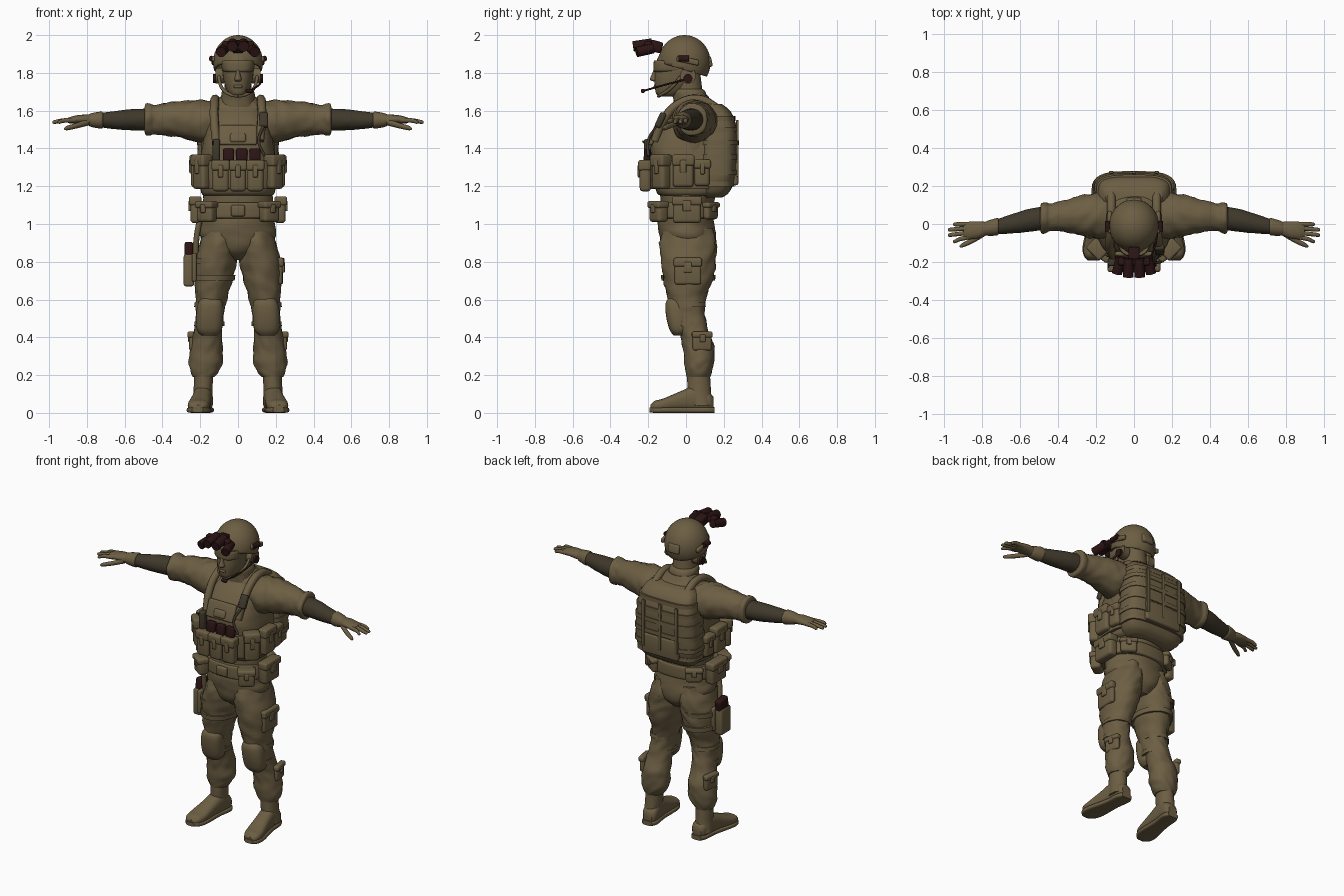
import bpy, bmesh
from math import sin, cos, pi, radians, copysign
from mathutils import Vector, Matrix, noise

default_cube = bpy.data.objects.get("Cube")
if default_cube:
    bpy.data.objects.remove(default_cube)


def make_material(name, red, green, blue):
    material = bpy.data.materials.new(name)
    material.use_nodes = True
    material.diffuse_color = (red, green, blue, 1)
    shader = material.node_tree.nodes["Principled BSDF"]
    shader.inputs["Base Color"].default_value = (red, green, blue, 1)
    shader.inputs["Roughness"].default_value = .9
    return material


TAN = make_material("tan fabric", .15, .112, .056)
SLEEVE = make_material("dark brown sleeve", .05, .04, .024)
GEAR = make_material("dark red brown gear", .025, .007, .007)


def finish(bm, name, material, mirror=False):
    """Turn a bmesh into a smooth shaded object, mirrored over x if asked."""
    bmesh.ops.recalc_face_normals(bm, faces=bm.faces)
    mesh = bpy.data.meshes.new(name)
    bm.to_mesh(mesh)
    bm.free()
    mesh.materials.append(material)
    mesh.shade_smooth()
    mesh.set_sharp_from_angle(angle=radians(40))
    obj = bpy.data.objects.new(name, mesh)
    bpy.context.collection.objects.link(obj)
    if mirror:
        obj.modifiers.new("Mirror", 'MIRROR').use_mirror_merge = False
    return obj


def smooth_keys(keys, steps):
    """Catmull-Rom interpolation between cross-sections."""
    pts = [Vector(k) for k in keys]
    pts = [pts[0]] + pts + [pts[-1]]
    for a, b, c, d in zip(pts, pts[1:], pts[2:], pts[3:]):
        for i in range(steps):
            t = i / steps
            yield .5 * (2 * b + (c - a) * t + (2 * a - 5 * b + 4 * c - d) * t * t
                        + (3 * b - a - 3 * c + d) * t ** 3)
    yield pts[-1]


def loft(name, keys, material=TAN, axis="Z", power=1, wrinkle=0, mirror=False, sides=32, steps=5):
    """Skin sections (position, centre u, centre v, radius u, radius v) along an axis."""
    bm = bmesh.new()
    rings = []
    for w, cu, cv, ru, rv in smooth_keys(keys, steps):
        ring = []
        for i in range(sides):
            c, s = cos(2 * pi * i / sides), sin(2 * pi * i / sides)
            fold = 1 + wrinkle * noise.noise(Vector((c * 2, s * 2, w * 24 + c * 2)))
            u = cu + ru * fold * copysign(abs(c) ** power, c)
            v = cv + rv * fold * copysign(abs(s) ** power, s)
            place = {"X": (w, u, v), "Y": (u, w, v), "Z": (u, v, w)}[axis]
            ring.append(bm.verts.new(place))
        rings.append(ring)
    for low, high in zip(rings, rings[1:]):
        for i in range(sides):
            j = (i + 1) % sides
            bm.faces.new((low[i], low[j], high[j], high[i]))
    bm.faces.new(rings[0])
    bm.faces.new(rings[-1])
    return finish(bm, name, material, mirror)


def add_box(bm, centre, size, turn=0, tilt=0, bevel=.012):
    part = bmesh.new()
    bmesh.ops.create_cube(part, size=1, matrix=Matrix.Diagonal((*size, 1)))
    bmesh.ops.bevel(part, geom=part.edges[:], offset=min(bevel, min(size) * .4),
                    segments=3, profile=.5, affect='EDGES')
    part.transform(Matrix.Translation(centre) @ Matrix.Rotation(radians(turn), 4, 'Z')
                   @ Matrix.Rotation(radians(tilt), 4, 'X'))
    temp = bpy.data.meshes.new("part")
    part.to_mesh(temp)
    part.free()
    bm.from_mesh(temp)
    bpy.data.meshes.remove(temp)


def box(name, centre, size, material=TAN, turn=0, tilt=0, mirror=False, bevel=.012):
    bm = bmesh.new()
    add_box(bm, centre, size, turn, tilt, bevel)
    return finish(bm, name, material, mirror)


def pouch(name, centre, size, turn=0, mirror=False):
    """Pouch body with a flap and a closing tab; its face looks along -y before turning."""
    bm = bmesh.new()
    spin = Matrix.Rotation(radians(turn), 3, 'Z')
    w, d, h = size
    add_box(bm, centre, size, turn, bevel=.018)
    add_box(bm, Vector(centre) + spin @ Vector((0, -.004, h * .34)),
            (w + .01, d + .008, h * .34), turn)
    add_box(bm, Vector(centre) + spin @ Vector((0, -d / 2 - .004, h * .15)),
            (w * .3, .014, h * .4), turn)
    return finish(bm, name, TAN, mirror)


def tube(name, points, radius, material=TAN, mirror=False):
    curve = bpy.data.curves.new(name, 'CURVE')
    curve.dimensions = '3D'
    curve.bevel_depth = radius
    curve.bevel_resolution = 2
    curve.use_fill_caps = True
    spline = curve.splines.new('BEZIER')
    spline.bezier_points.add(len(points) - 1)
    for knot, point in zip(spline.bezier_points, points):
        knot.co = point
        knot.handle_left_type = knot.handle_right_type = 'AUTO'
    curve.materials.append(material)
    obj = bpy.data.objects.new(name, curve)
    bpy.context.collection.objects.link(obj)
    if mirror:
        obj.modifiers.new("Mirror", 'MIRROR').use_mirror_merge = False


def cylinder(name, start, end, radius, material, mirror=False):
    start, end = Vector(start), Vector(end)
    bm = bmesh.new()
    aim = (end - start).to_track_quat('Z', 'Y').to_matrix().to_4x4()
    bmesh.ops.create_cone(bm, cap_ends=True, segments=20, radius1=radius, radius2=radius,
                          depth=(end - start).length,
                          matrix=Matrix.Translation((start + end) / 2) @ aim)
    finish(bm, name, material, mirror)


# Boots
loft("boot_shafts", [(.04, .19, .08, .052, .062), (.12, .185, .07, .05, .062), (.24, .18, .065, .05, .06)],
     mirror=True, wrinkle=.04)
loft("boot_feet", [(.145, .18, .05, .03, .035), (.12, .18, .06, .048, .05), (.05, .186, .075, .05, .068),
                   (-.03, .195, .062, .052, .052), (-.12, .207, .042, .058, .034),
                   (-.165, .212, .036, .05, .028), (-.188, .214, .028, .028, .014)],
     axis="Y", power=.8, mirror=True)
loft("boot_soles", [(.15, .18, .015, .036, .015), (.11, .18, .015, .052, .015), (.02, .19, .015, .05, .015),
                    (-.11, .206, .015, .064, .015), (-.165, .212, .015, .054, .015),
                    (-.193, .214, .016, .03, .013)], axis="Y", power=.5, mirror=True)

# Trousers
loft("trouser_legs", [(.19, .183, .065, .055, .062), (.22, .176, .068, .077, .07), (.27, .17, .07, .09, .078),
                      (.35, .167, .066, .084, .084), (.43, .16, .042, .076, .078), (.51, .15, .012, .074, .09),
                      (.6, .142, .004, .083, .1), (.7, .13, .012, .1, .128), (.8, .118, .012, .11, .144),
                      (.9, .1, .01, .1, .148), (.98, .09, .01, .09, .13)], wrinkle=.1, mirror=True)
loft("trouser_seat", [(.81, 0, .02, .06, .08), (.86, 0, .015, .13, .135), (.93, 0, .01, .198, .15),
                      (1.0, 0, 0, .195, .15), (1.07, 0, 0, .185, .14)], wrinkle=.04)
loft("knee_pads", [(.41, .152, -.035, .04, .03), (.44, .152, -.035, .066, .052), (.51, .15, -.043, .072, .062),
                   (.58, .146, -.05, .066, .058), (.615, .145, -.05, .04, .035)], power=.8, mirror=True)
for height, reach in ((.46, .082), (.56, .09)):
    loft("knee_straps", [(height, .152, .015, .08, reach), (height + .025, .15, .012, .08, reach)], mirror=True)
pouch("thigh_pocket", (.222, .01, .75), (.14, .03, .14), 88)
pouch("shin_pockets", (.238, .085, .38), (.1, .03, .1), 100, True)

# Thigh holster with sidearm
for height in (.7, .79):
    loft("holster_strap", [(height, -.13, .012, .112, .142), (height + .03, -.128, .012, .114, .145)])
box("holster", (-.26, -.01, .755), (.055, .1, .17))
box("holster_plate", (-.232, -.01, .77), (.025, .14, .15))
box("sidearm", (-.26, .0, .86), (.045, .09, .08), GEAR, tilt=-10)
tube("holster_hanger", [(-.225, -.02, .8), (-.22, -.04, .92), (-.2, -.05, 1.04)], .016)

# Belt
loft("belt", [(1.03, 0, 0, .2, .155), (1.04, 0, 0, .21, .163), (1.1, 0, 0, .208, .163),
              (1.115, 0, 0, .198, .155)], power=.85)
box("belt_buckle", (0, -.165, 1.07), (.075, .03, .06))
pouch("front_belt_pouches", (.165, -.145, 1.065), (.1, .065, .11), 35, True)
pouch("side_belt_pouches", (.222, .005, 1.075), (.15, .06, .14), 90, True)
pouch("rear_belt_pouches", (.15, .13, 1.07), (.1, .04, .09), 145, True)

# Torso and shirt
loft("torso", [(1.06, 0, 0, .18, .135), (1.15, 0, .01, .185, .145), (1.35, 0, .03, .19, .16),
               (1.52, 0, .045, .2, .15), (1.6, 0, .05, .18, .12), (1.65, 0, .045, .12, .09),
               (1.68, 0, .04, .085, .075)], wrinkle=.06)
loft("collar", [(1.62, 0, .035, .105, .1), (1.66, 0, .025, .092, .092), (1.7, 0, .015, .086, .088),
                (1.715, 0, .012, .074, .076)], wrinkle=.06)
loft("sleeves", [(.1, .045, 1.54, .115, .1), (.19, .045, 1.542, .12, .113), (.28, .045, 1.553, .105, .1),
                 (.37, .042, 1.555, .082, .088), (.44, .036, 1.553, .074, .078), (.465, .034, 1.552, .08, .084),
                 (.488, .032, 1.552, .078, .082), (.495, .03, 1.552, .06, .06)],
     axis="X", wrinkle=.1, mirror=True)

# Forearms and gloves
loft("forearms", [(.47, .032, 1.553, .062, .058), (.56, .018, 1.552, .06, .056), (.65, 0, 1.55, .05, .048),
                  (.74, -.018, 1.55, .037, .036)], SLEEVE, "X", mirror=True, wrinkle=.03)
loft("glove_cuffs", [(.715, -.014, 1.55, .04, .04), (.725, -.015, 1.55, .046, .045),
                     (.77, -.022, 1.55, .04, .038), (.79, -.025, 1.55, .034, .03)], axis="X", mirror=True)
loft("palms", [(.77, -.023, 1.55, .033, .029), (.82, -.03, 1.553, .044, .026), (.87, -.034, 1.552, .046, .02),
               (.9, -.035, 1.548, .038, .014)], axis="X", mirror=True, wrinkle=.05)
for label, root, tip, reach in (("index", -.068, -.092, .955), ("middle", -.045, -.058, .982),
                                ("ring", -.022, -.03, .982), ("little", -.001, -.002, .955)):
    loft(label + "_fingers", [(.86, root, 1.55, .012, .013), (.92, (root + tip) / 2, 1.548, .0115, .012),
                              (reach - .01, tip, 1.54, .01, .01), (reach, tip, 1.539, .004, .004)],
         axis="X", mirror=True, sides=12)
loft("thumbs", [(.79, -.048, 1.54, .018, .018), (.85, -.085, 1.522, .016, .015),
                (.905, -.112, 1.508, .012, .012), (.92, -.118, 1.505, .004, .004)], axis="X", mirror=True, sides=12)

# Armour vest and back pack
loft("armour_vest", [(1.15, 0, .015, .18, .15), (1.18, 0, .02, .198, .18), (1.32, 0, .025, .2, .205),
                     (1.42, 0, .03, .19, .215), (1.5, 0, .045, .175, .2), (1.57, 0, .06, .155, .165),
                     (1.62, 0, .065, .12, .12)], power=.72, wrinkle=.02)
PACK = [(1.14, 0, .14, .15, .05), (1.17, 0, .15, .19, .08), (1.25, 0, .165, .218, .098),
        (1.38, 0, .17, .215, .102), (1.5, 0, .17, .205, .1), (1.59, 0, .155, .185, .085),
        (1.635, 0, .14, .15, .05)]
loft("back_pack", PACK, power=.6, wrinkle=.02)
sections = list(smooth_keys(PACK, 5))
for section in sections[8:26:3]:
    z, cx, cy, rx, ry = section
    loft("pack_webbing", [(z - .013, cx, cy, rx + .005, ry + .006),
                          (z + .013, cx, cy, rx + .005, ry + .006)], power=.6)
box("pack_lower_panel", (0, .262, 1.27), (.26, .03, .13))
for x in (-.12, 0, .12):
    box("pack_strap", (x, .272, 1.4), (.022, .014, .3), bevel=.004)
tube("shoulder_straps", [(.115, -.165, 1.44), (.125, -.125, 1.54), (.125, -.04, 1.635), (.12, .07, 1.66),
                         (.12, .17, 1.61)], .024, mirror=True)
box("chest_panel", (0, -.172, 1.47), (.2, .025, .11), tilt=-20)
box("chest_pocket", (.0, -.186, 1.455), (.085, .03, .05), tilt=-18)

# Chest rig
loft("rig_band", [(1.185, 0, .01, .212, .19), (1.2, 0, .01, .22, .2), (1.32, 0, .01, .22, .21),
                  (1.335, 0, .01, .212, .2)], power=.75)
for x in (-.092, 0, .092):
    pouch("magazine_pouch", (x, -.215, 1.255), (.086, .06, .165))
for x in (-.05, .02, .09):
    box("magazine", (x, -.205, 1.365), (.06, .035, .07), GEAR, tilt=-8)
pouch("rig_corner_pouches", (.19, -.13, 1.275), (.09, .07, .18), 45, True)
pouch("rig_side_pouches", (.222, -.015, 1.28), (.11, .055, .17), 90, True)
pouch("rig_rear_pouches", (.215, .085, 1.27), (.08, .05, .14), 95, True)
box("chest_radio", (-.115, -.2, 1.39), (.04, .045, .12), SLEEVE)
tube("radio_antenna", [(-.13, -.2, 1.4), (-.135, -.23, 1.44)], .004, SLEEVE)
box("hand_microphone", (.135, -.135, 1.55), (.05, .035, .085), SLEEVE, tilt=-25)
tube("microphone_cable", [(.135, -.155, 1.52), (.11, -.2, 1.44), (.14, -.2, 1.36)], .008, SLEEVE)

# Head and face
loft("head", [(1.675, 0, -.095, .025, .045), (1.69, 0, -.088, .048, .07), (1.73, 0, -.065, .068, .1),
              (1.78, 0, -.05, .08, .117), (1.85, 0, -.04, .085, .12), (1.9, 0, -.03, .08, .11)], power=.9)
loft("neck", [(1.64, 0, .02, .075, .075), (1.8, 0, 0, .07, .075)])
loft("nose", [(1.755, 0, -.16, .012, .014), (1.765, 0, -.165, .02, .026), (1.79, 0, -.162, .013, .02),
              (1.83, 0, -.155, .008, .012)], sides=16)
box("lips", (0, -.163, 1.728), (.046, .016, .016))
loft("goggles", [(1.805, 0, -.07, .07, .095), (1.815, 0, -.07, .084, .102), (1.85, 0, -.07, .088, .102),
                 (1.865, 0, -.07, .084, .098)], power=.75)

# Helmet, cut along a plane sloping from brow to nape
bm = bmesh.new()
bmesh.ops.create_uvsphere(bm, u_segments=40, v_segments=24, radius=1)
bm.transform(Matrix.Translation((0, -.008, 1.855)) @ Matrix.Diagonal((.132, .138, .145, 1)))
bmesh.ops.bisect_plane(bm, geom=bm.verts[:] + bm.edges[:] + bm.faces[:], plane_co=(0, -.14, 1.855),
                       plane_no=(0, .3, 1), clear_inner=True)
helmet = finish(bm, "helmet", TAN)
helmet.modifiers.new("Thickness", 'SOLIDIFY').thickness = .014
box("helmet_rails", (.128, .01, 1.865), (.022, .12, .03), tilt=-12, mirror=True)
box("helmet_rear_box", (0, .122, 1.86), (.08, .03, .06), tilt=12)
cylinder("ear_cups", (.075, .01, 1.785), (.118, .01, 1.785), .042, TAN, True)
cylinder("ear_cup_caps", (.115, .01, 1.77), (.132, .01, 1.77), .024, GEAR, True)
cylinder("rail_lamps", (.138, -.04, 1.875), (.138, .015, 1.875), .016, GEAR, True)
tube("chin_straps", [(.105, -.01, 1.8), (.085, -.08, 1.72), (.04, -.13, 1.685), (0, -.145, 1.677)], .009, mirror=True)
tube("microphone_boom", [(.125, .0, 1.765), (.115, -.1, 1.74), (.065, -.225, 1.705)], .005, GEAR)
box("boom_microphone", (.06, -.228, 1.705), (.04, .022, .022), GEAR)

# Night vision goggles, raised on the helmet mount
box("goggle_mount", (0, -.16, 1.94), (.06, .07, .06), GEAR, tilt=-15)
box("goggle_bridge", (0, -.2, 1.945), (.17, .04, .045), GEAR)
cylinder("inner_goggle_tubes", (.028, -.18, 1.955), (.03, -.28, 1.94), .028, GEAR, True)
cylinder("outer_goggle_tubes", (.07, -.175, 1.93), (.09, -.262, 1.91), .027, GEAR, True)
